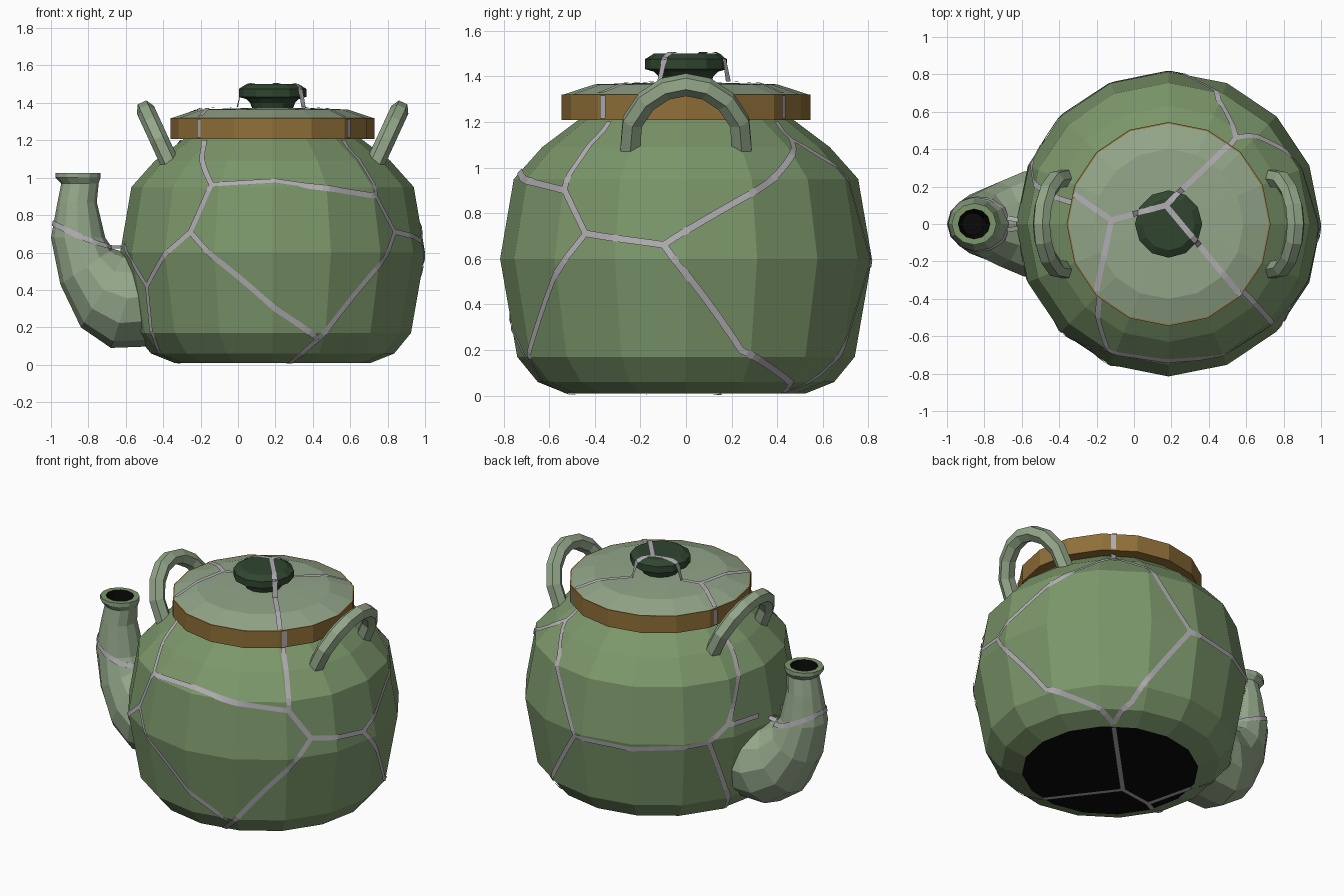
import bpy, bmesh
from math import sin, cos, pi, radians
from mathutils import Vector as V
from mathutils.bvhtree import BVHTree

if "Cube" in bpy.data.objects:
    bpy.data.objects.remove(bpy.data.objects["Cube"])

CX = 0.185  # axis of the pot body


def mat(name, r, g, b):
    m = bpy.data.materials.new(name)
    m.diffuse_color = (r, g, b, 1)
    m.use_nodes = True
    m.node_tree.nodes["Principled BSDF"].inputs["Base Color"].default_value = m.diffuse_color
    return m


GREEN = mat("glaze_green", .20, .31, .145)
PALE = mat("pale_green", .29, .38, .25)
GOLD = mat("gold", .28, .16, .04)
DARK = mat("dark_green", .03, .06, .03)
BLACK = mat("black", .003, .003, .003)
SILVER = mat("silver", .44, .42, .45)


def skin(name, rings, mats, bands=None, up=True):
    """Join rings of points into a closed flat-shaded shell."""
    bm = bmesh.new()
    vs = [[bm.verts.new(p) for p in ring] for ring in rings]
    n = len(vs[0])
    for k in range(len(vs) - 1):
        for i in range(n):
            j = (i + 1) % n
            f = bm.faces.new((vs[k][i], vs[k][j], vs[k + 1][j], vs[k + 1][i]))
            f.material_index = bands.get(k, 0) if bands else 0
    for key, ring in (("start", vs[0]), ("end", vs[-1])):
        f = bm.faces.new(ring)
        f.material_index = bands.get(key, 0) if bands else 0
    bmesh.ops.recalc_face_normals(bm, faces=bm.faces)
    me = bpy.data.meshes.new(name)
    bm.to_mesh(me)
    bm.free()
    for m in mats:
        me.materials.append(m)
    ob = bpy.data.objects.new(name, me)
    bpy.context.collection.objects.link(ob)
    return ob


def lathe(name, profile, sides, mats, bands=None):
    rings = [[(CX + r * cos(2 * pi * i / sides), r * sin(2 * pi * i / sides), z)
              for i in range(sides)] for r, z in profile]
    return skin(name, rings, mats, bands)


# Pot body, collar, lid and knob
body = lathe("body", [(.525, .01), (.65, .06), (.74, .17), (.815, .6), (.755, .95),
                      (.63, 1.09), (.47, 1.21)], 16, [GREEN, BLACK], {"start": 1})
collar = lathe("collar", [(.545, 1.208), (.545, 1.32)], 16, [GOLD])
lid = lathe("lid", [(.54, 1.319), (.40, 1.365), (.15, 1.372)], 16, [PALE])
knob = lathe("knob", [(.105, 1.36), (.12, 1.40), (.14, 1.42), (.18, 1.432), (.18, 1.475),
                      (.14, 1.5)], 12, [DARK])

# Spout: each section is outer edge, inner edge (x, z) and half width
sections = [((-.42, .10), (-.38, .66), .30), ((-.68, .09), (-.50, .62), .28),
            ((-.84, .20), (-.60, .60), .225), ((-.95, .43), (-.67, .62), .18),
            ((-1.0, .68), (-.71, .68), .14), ((-.965, .87), (-.755, .87), .11),
            ((-.945, .97), (-.745, .97), .092), ((-.975, 1.0), (-.735, 1.0), .112),
            ((-.975, 1.025), (-.735, 1.025), .112), ((-.94, 1.025), (-.77, 1.025), .08),
            ((-.92, .85), (-.80, .85), .06)]
rings = []
for (ax, az), (bx, bz), h in sections:
    c, d = V(((ax + bx) / 2, 0, (az + bz) / 2)), V(((bx - ax) / 2, 0, (bz - az) / 2))
    rings.append([c + d * cos(2 * pi * i / 12) + V((0, h * sin(2 * pi * i / 12), 0))
                  for i in range(12)])
spout = skin("spout", rings, [PALE, GREEN, BLACK], {8: 1, 9: 2, "end": 2})

# Two arched handles leaning outwards
half = [(.245, 1.08), (.235, 1.20), (.175, 1.29), (.09, 1.345)]
arch = half + [(0, 1.363)] + [(-y, z) for y, z in reversed(half)]
for side, name in ((1, "handle_right"), (-1, "handle_left")):
    path = [V((CX + side * (.55 + (z - 1.08) * .46), y, z)) for y, z in arch]
    out = V((.91 * side, 0, -.42))
    rings = []
    for i, p in enumerate(path):
        t = (path[min(i + 1, 8)] - path[max(i - 1, 0)]).normalized()
        w = out.cross(t).normalized()
        rings.append([p + .05 * (out * cos(k * pi / 3) + w * sin(k * pi / 3))
                      for k in range(6)])
    skin(name, rings, [PALE])


def tree(obs):
    vs, fs = [], []
    for o in obs:
        n = len(vs)
        vs += [v.co.copy() for v in o.data.vertices]
        fs += [[n + i for i in p.vertices] for p in o.data.polygons]
    return BVHTree.FromPolygons(vs, fs)


POT, SPOUT = tree([body, collar, lid, knob]), tree([spout])
crack_bm = bmesh.new()


def crack(bvh, rays, w=.015, lift=.007):
    """Lay a thin silver strip where a chain of rays meets the surface."""
    hits = [h for h in (bvh.ray_cast(o, d) for o, d in rays) if h[0]]
    prev = None
    for i, (p, n, _, _) in enumerate(hits):
        t = hits[min(i + 1, len(hits) - 1)][0] - hits[max(i - 1, 0)][0]
        s = n.cross(t).normalized() * w
        pair = []
        for q in (p - s, p + s):
            h = bvh.ray_cast(q + n * .04, -n, .08)
            pair.append(crack_bm.verts.new((h[0] + h[1] * lift) if h[0] else q + n * lift))
        if prev:
            crack_bm.faces.new((prev[0], pair[0], pair[1], prev[1]))
        prev = pair


def chain(pts, step=.03):
    out = []
    for a, b in zip(pts, pts[1:]):
        n = max(2, int((b - a).length / step))
        out += [a.lerp(b, i / n) for i in range(n)]
    return out + [pts[-1]]


def side_crack(*pts):  # points are (angle in degrees, height)
    p3 = [V((.7 * cos(radians(a)), .7 * sin(radians(a)), z)) for a, z in pts]
    rays = []
    for p in chain(p3):
        d = V((p.x, p.y, 0)).normalized()
        rays.append((V((CX, 0, p.z)) + d * 2, -d))
    crack(POT, rays)


def flat_crack(z, *pts):  # points are (x, y), seen from height z
    d = V((0, 0, -1 if z > 0 else 1))
    crack(POT, [(p, d) for p in chain([V((x, y, z)) for x, y in pts])])


# Silver seams on the body
B, C, D, F = (-116, .96), (-124, .71), (-150, .42), (-70, .14)
G, H, I, K = (-34, .71), (-44, .90), (-7, .66), (86, .58)
L, M, N, S = (146, .59), (155, .68), (52, 1.12), (52, .02)
for line in [((-136, 1.19), B, C, D, (-152, .15), (-159, .03)), (C, (-89, .30), F),
             (F, (-80, .015)), (F, G), (G, H), (B, (-89, .98), H), (H, (-42, 1.19)),
             (G, I), (I, (19, .20), S), (I, N), (N, (52, 1.19)), (N, (68, 1.0), K),
             (K, (61, .1), S), (K, (113, .57), L), (L, M), (M, (166, 1.04), (168, 1.19)),
             (L, (162, .03)), (D, (-159, .57), (-172, .64)), (M, (172, .67))]:
    side_crack(*line)

# Seams over collar, lid, knob and base
for a in (-136, -42, 52, 162):
    side_crack((a, 1.215), (a, 1.315))
P, Q = (.17, .10), (-.12, .02)
for line in [(P, Q), (P, (.505, .42)), (P, (.57, -.38)), (Q, (-.32, .16)), (Q, (-.20, -.36))]:
    flat_crack(3, *line)
U, W = (-.015, -.12), (-.235, -.15)
for line in [((.50, .41), U), (U, (.28, -.51)), (U, W), (W, (-.31, .155)), (W, (-.30, -.185))]:
    flat_crack(-1, *line)

# Seam ringing the spout
ring = []
for i in range(37):
    a = -2 * pi * i / 36
    d = V((cos(a), sin(a), 0))
    ring.append((V((-.855, 0, .69 - .065 * cos(a))) + d * .4, -d))
crack(SPOUT, ring[::-1])

me = bpy.data.meshes.new("silver_seams")
crack_bm.to_mesh(me)
crack_bm.free()
me.materials.append(SILVER)
bpy.context.collection.objects.link(bpy.data.objects.new("silver_seams", me))
